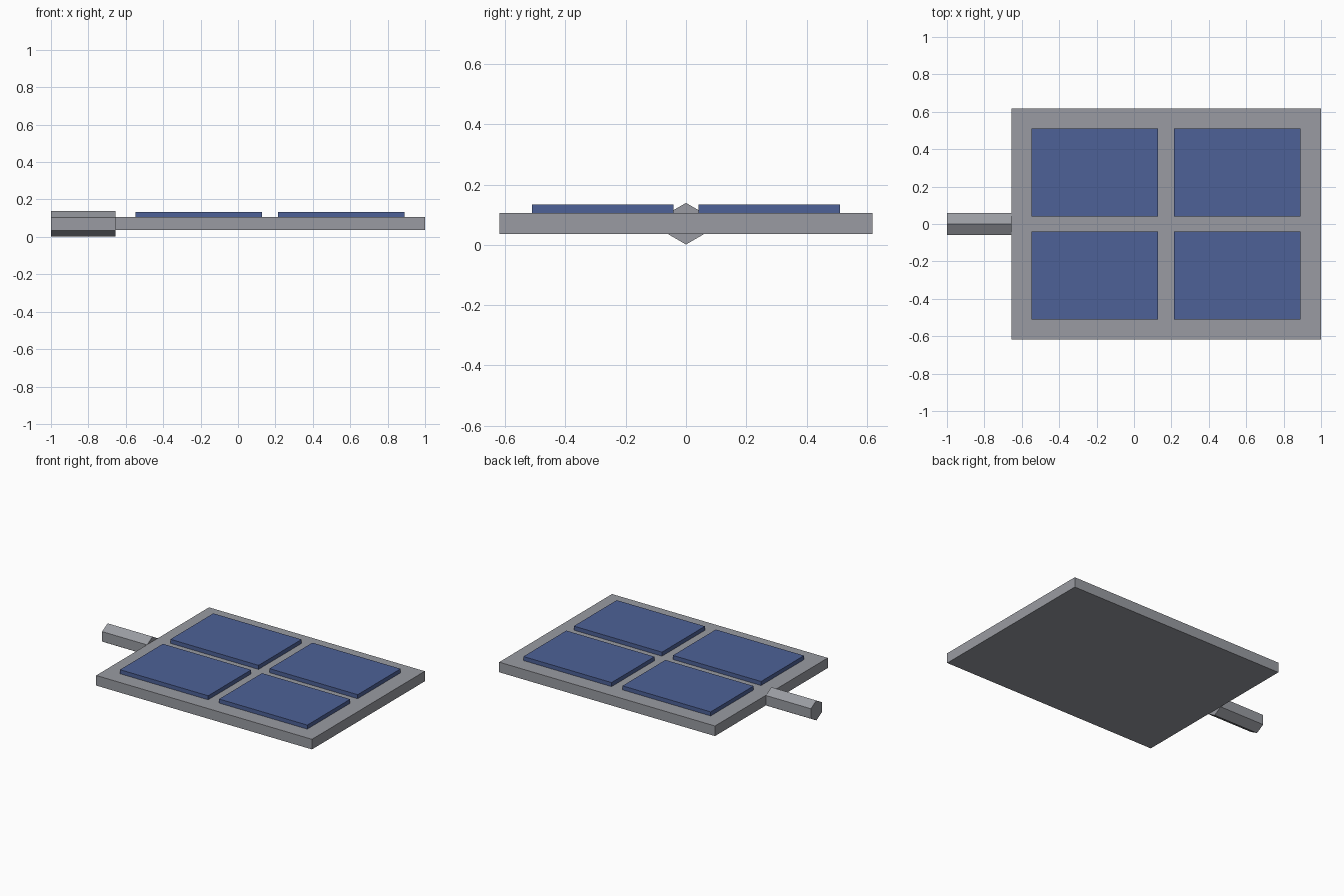
import bpy
import math

if "Cube" in bpy.data.objects:
    bpy.data.objects.remove(bpy.data.objects["Cube"])


def material(name, rgb):
    m = bpy.data.materials.new(name)
    m.diffuse_color = (*rgb, 1.0)
    m.use_nodes = True
    m.node_tree.nodes["Principled BSDF"].inputs["Base Color"].default_value = m.diffuse_color
    return m


GREY = material("frame grey", (0.32, 0.33, 0.36))
BLUE = material("cell blue", (0.075, 0.12, 0.31))


def box(name, lo, hi, mat):
    centre = [(a + b) / 2 for a, b in zip(lo, hi)]
    bpy.ops.mesh.primitive_cube_add(size=1, location=centre)
    ob = bpy.context.object
    ob.name = name
    ob.scale = [b - a for a, b in zip(lo, hi)]
    bpy.ops.object.transform_apply(location=False, rotation=False, scale=True)
    ob.data.materials.append(mat)
    return ob


# Backing plate
box("panel_frame", (-0.655, -0.618, 0.036), (1.0, 0.618, 0.106), GREY)

# Four raised cells in a two by two grid
for col, x in enumerate((-0.547, 0.213)):
    for row, y in enumerate((-0.511, 0.041)):
        box(f"solar_cell_{col}_{row}", (x, y, 0.106),
            (x + 0.676, y + 0.47, 0.134), BLUE)

# Hexagonal mounting arm with a ridge along the top
bpy.ops.mesh.primitive_cylinder_add(
    vertices=6, radius=0.069, depth=0.345,
    location=(-0.8275, 0, 0.07), rotation=(0, math.pi / 2, 0))
arm = bpy.context.object
arm.name = "mounting_arm"
bpy.ops.object.transform_apply(location=False, rotation=True, scale=True)
# Turn the section so a corner points up
if abs(max(v.co.z for v in arm.data.vertices) - 0.069) > 0.001:
    arm.rotation_euler.x = math.pi / 6
arm.data.materials.append(GREY)
